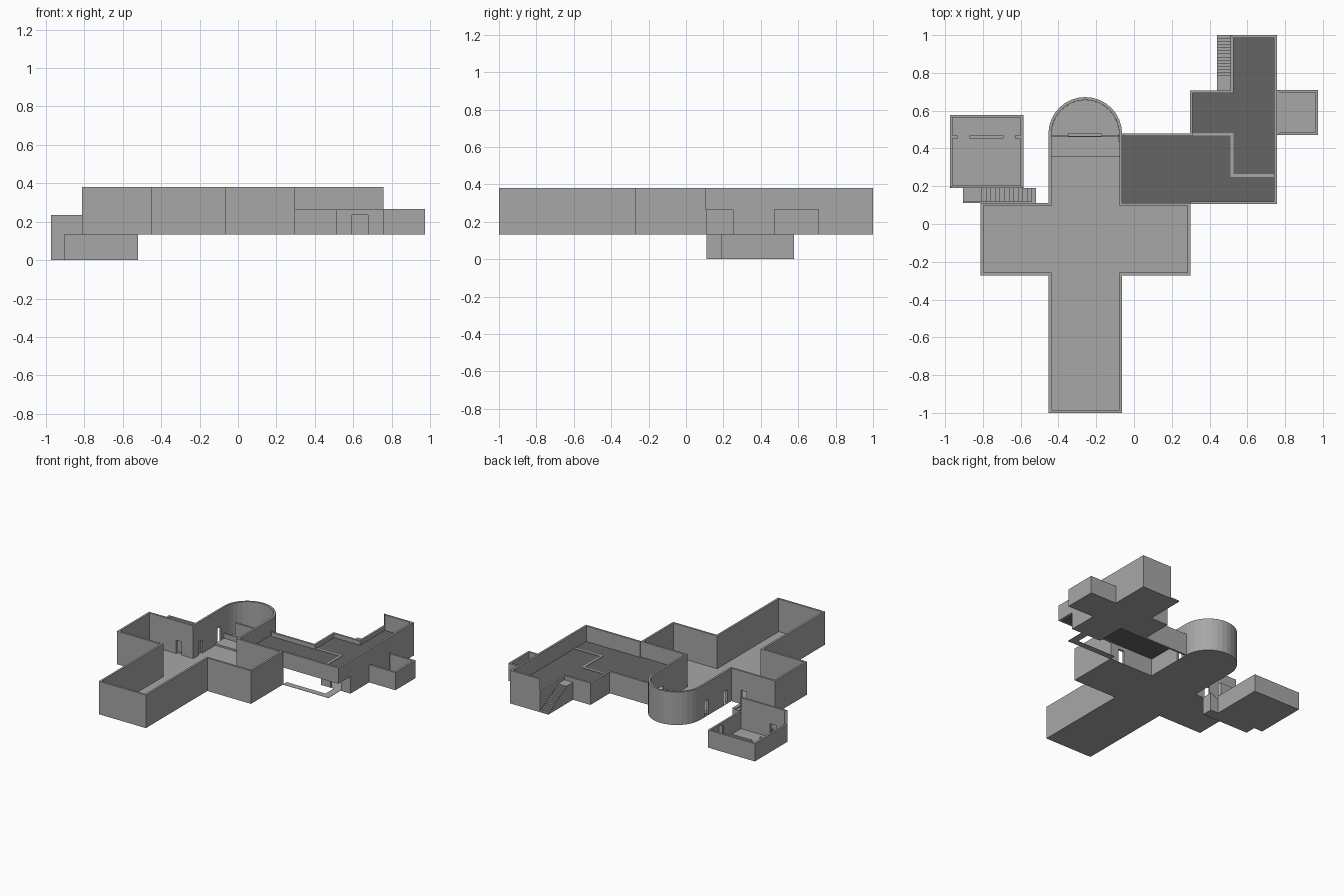
import bpy, bmesh, math
from mathutils import Vector

if "Cube" in bpy.data.objects:
    bpy.data.objects.remove(bpy.data.objects["Cube"])

T = 0.015   # wall thickness
F = 0.133   # main floor level


def material(name, v):
    m = bpy.data.materials.new(name)
    m.diffuse_color = (v, v, v, 1)
    m.use_nodes = True
    m.node_tree.nodes["Principled BSDF"].inputs["Base Color"].default_value = m.diffuse_color
    return m


grey = material("plain_grey", 0.39)
dark = material("dark_grey", 0.13)


def finish(name, bm, mat=grey):
    bmesh.ops.recalc_face_normals(bm, faces=bm.faces)
    me = bpy.data.meshes.new(name)
    bm.to_mesh(me)
    bm.free()
    me.materials.append(mat)
    ob = bpy.data.objects.new(name, me)
    bpy.context.collection.objects.link(ob)
    return ob


def prism(bm, pts, z0, z1):
    lo = [bm.verts.new((p[0], p[1], z0)) for p in pts]
    hi = [bm.verts.new((p[0], p[1], z1)) for p in pts]
    n = len(pts)
    bm.faces.new(lo[::-1])
    bm.faces.new(hi)
    for i in range(n):
        j = (i + 1) % n
        bm.faces.new((lo[i], lo[j], hi[j], hi[i]))


def slab(name, pts, z0, z1, mat=grey):
    bm = bmesh.new()
    prism(bm, pts, z0, z1)
    return finish(name, bm, mat)


def rect(x0, x1, y0, y1):
    return [(x0, y0), (x1, y0), (x1, y1), (x0, y1)]


def walls(name, pts, z0, z1, doors={}, heights={}, skip=(), closed=True):
    """Mitred wall run on the left of the outline; doors are (start, end, top)."""
    P = [Vector(p) for p in pts]
    n = len(P)
    seg = n if closed else n - 1
    d = [(P[(i + 1) % n] - P[i]).normalized() for i in range(seg)]
    nor = [Vector((-v.y, v.x)) for v in d]
    inner = []
    for i in range(n):
        a = nor[i - 1] if closed or i > 0 else nor[0]
        b = nor[i] if i < seg else nor[seg - 1]
        inner.append(P[i] + (a + b) * T / (1 + a.dot(b)))
    bm = bmesh.new()
    for i in range(seg):
        if i in skip:
            continue
        j = (i + 1) % n
        lo, hi = heights.get(i, (z0, z1))
        o, q = P[i], inner[i]
        for s, e, top in doors.get(i, ()):
            o1, o2 = P[i] + d[i] * s, P[i] + d[i] * e
            q1, q2 = o1 + nor[i] * T, o2 + nor[i] * T
            prism(bm, [o, o1, q1, q], lo, hi)
            prism(bm, [o1, o2, q2, q1], top, hi)
            o, q = o2, q2
        prism(bm, [o, P[j], inner[j], q], lo, hi)
    return finish(name, bm)


def stairs(name, start, end, side0, side1, z0, z1, n, axis):
    bm = bmesh.new()
    for k in range(n):
        a = start + (end - start) * k / n
        b = start + (end - start) * (k + 1) / n
        lo, hi = min(a, b), max(a, b)
        r = rect(lo, hi, side0, side1) if axis == 'x' else rect(side0, side1, lo, hi)
        prism(bm, r, z0, z0 + (z1 - z0) * (k + 1) / n)
    return finish(name, bm)


# Cross-shaped hall with a rounded end
R = 0.195
arc = [(-0.258 + R * math.cos(math.pi * k / 16), 0.477 + R * math.sin(math.pi * k / 16))
       for k in range(17)]
hall = [(-.453, -1), (-.063, -1), (-.063, -.272), (.298, -.272), (.298, .11), (-.063, .11)]
hall += arc + [(-.453, .11), (-.813, .11), (-.813, -.272), (-.453, -.272)]
slab("hall_floor", hall, F, F + 0.002)
walls("hall_walls", hall, F, .38, doors={
    4: [(.07, .115, .235)],
    5: [(.27, .315, .25)],
    22: [(.05, .095, .25), (.275, .32, .235)],
    23: [(.08, .125, .235)]})

# Raised platform and screen in the rounded end
slab("platform", [(-.44, .355), (-.077, .355)] +
     [(-.258 + (x + .258) * .92, .477 + (y - .477) * .92) for x, y in arc], F, .148)
slab("screen_low", rect(-.44, -.077, .46, .468), .14, .185)
slab("screen_center", rect(-.35, -.17, .464, .478), .14, .285)

# Two-level wing: dark upper terrace over rear rooms
wing = [(.298, .105), (.757, .105), (.757, .25), (.757, 1), (.511, 1), (.511, .708),
        (.296, .708), (.296, .48), (-.063, .48), (-.063, .108)]
walls("wing_walls", wing, F, .295, skip=(8, 9), heights={
    0: (.262, .38), 1: (.262, .38), 2: (F, .38), 3: (F, .38)})
deck = [(.298, .112), (.75, .112), (.75, .993), (.518, .993), (.518, .701),
        (.303, .701), (.303, .473), (-.07, .473), (-.07, .112)]
slab("terrace_floor", deck, .262, .264, dark)
rear = [(.296, .468), (.511, .468), (.511, .25), (.757, .25), (.757, 1), (.511, 1),
        (.511, .708), (.296, .708)]
slab("rear_room_floor", rear, F, F + .002)
walls("rear_room_walls", rear[:4], F, .267, closed=False,
      doors={2: [(.08, .165, .235)]})
# Ground path under the overhang, leading to the rear door
path = [(.298, .105), (.675, .105), (.675, .25), (.62, .25), (.62, .15), (.298, .15)]
slab("ground_path", path, F, F + .002)

# Small side room
annex = rect(.757, .975, .47, .71)
slab("annex_floor", annex, F, F + .002)
walls("annex_walls", annex, F, .265, skip=(3,))

# Outside stair up to the terrace
stairs("terrace_stair", 1, .77, .44, .511, F, .264, 14, 'y')
slab("terrace_landing", rect(.44, .511, .708, .77), F, .264)

# Sunken room with tall entrance wall
low = rect(-.975, -.585, .19, .578)
slab("lower_floor", low, 0, .003)
walls("lower_walls", low, 0, .132, heights={0: (0, .235)},
      doors={0: [(.08, .135, .105)]})
for i, (a, b, h) in enumerate([(-.96, -.935, .13), (-.87, -.69, .085), (-.63, -.6, .13)]):
    slab("partition_%d" % (i + 1), rect(a, b, .453, .468), 0, h)

# Stair down from the hall to the sunken room
slab("lower_landing", rect(-.905, -.52, .11, .19), 0, .003)
stairs("lower_stair", -.83, -.52, .11, .19, 0, F, 13, 'x')
slab("stair_side_wall", rect(-.905, -.52, .11, .118), 0, F)
